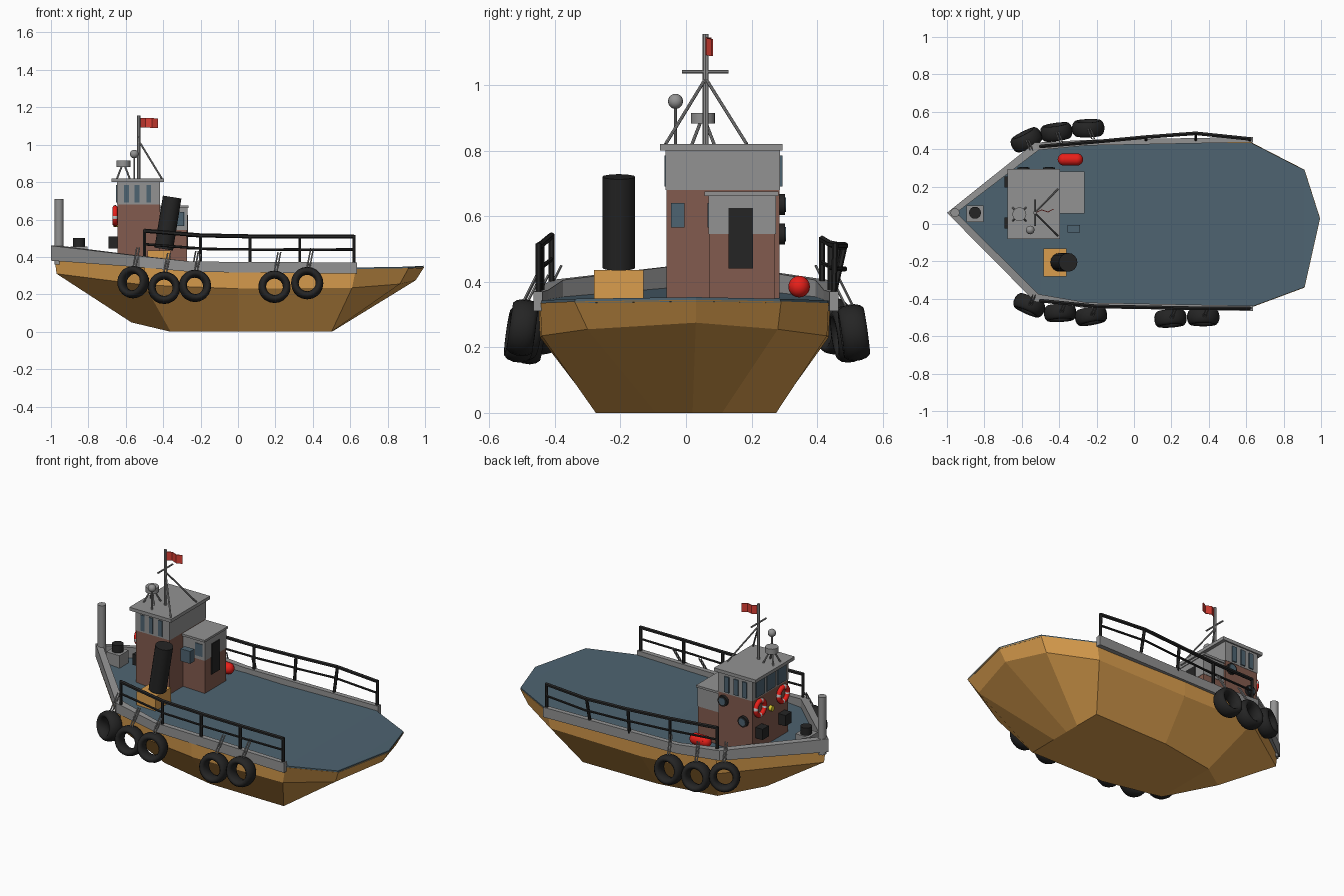
import bpy, bmesh, math
from mathutils import Vector, Matrix

if "Cube" in bpy.data.objects:
    bpy.data.objects.remove(bpy.data.objects["Cube"])

def mat(name, r, g, b):
    m = bpy.data.materials.new(name)
    m.diffuse_color = (r, g, b, 1)
    m.use_nodes = True
    m.node_tree.nodes["Principled BSDF"].inputs["Base Color"].default_value = m.diffuse_color
    return m

ORANGE = mat("ochre_paint", .70, .34, .075)
BLUE = mat("deck_blue", .076, .127, .165)
BROWN = mat("brown_paint", .225, .105, .077)
BLACK = mat("rubber_black", .018, .018, .018)
RED = mat("red_paint", .80, .014, .01)
FLAG = mat("flag_red", .70, .05, .035)
WHITE = mat("white_band", .6, .6, .6)
YELLOW = mat("yellow_lamp", .7, .6, .03)
GREY = mat("mid_grey", .29, .29, .29)

def finish(bm, name, m, smooth=False):
    bmesh.ops.recalc_face_normals(bm, faces=bm.faces)
    me = bpy.data.meshes.new(name)
    for f in bm.faces:
        f.smooth = smooth
    bm.to_mesh(me)
    bm.free()
    ob = bpy.data.objects.new(name, me)
    bpy.context.collection.objects.link(ob)
    me.materials.append(m or GREY)
    return ob

def box(name, x0, x1, y0, y1, z0, z1, m=None):
    bm = bmesh.new()
    M = Matrix.Translation(((x0+x1)/2, (y0+y1)/2, (z0+z1)/2)) @ Matrix.Diagonal((x1-x0, y1-y0, z1-z0, 1))
    bmesh.ops.create_cube(bm, size=1, matrix=M)
    return finish(bm, name, m)

def rod(name, a, b, r, m=None, n=8):
    a, b = Vector(a), Vector(b)
    bm = bmesh.new()
    M = Matrix.Translation((a+b)/2) @ (b-a).to_track_quat('Z', 'Y').to_matrix().to_4x4()
    bmesh.ops.create_cone(bm, cap_ends=True, segments=n, radius1=r, radius2=r, depth=(b-a).length, matrix=M)
    ob = finish(bm, name, m)
    for p in ob.data.polygons:
        p.use_smooth = n > 8 and len(p.vertices) == 4
    return ob

def ball(name, c, r, m=None):
    bm = bmesh.new()
    bmesh.ops.create_uvsphere(bm, u_segments=16, v_segments=10, radius=r, matrix=Matrix.Translation(c))
    return finish(bm, name, m, True)

def torus(name, R, r, M, m, nu=20, nv=12):
    bm = bmesh.new()
    g = [[bm.verts.new(M @ Vector(((R+r*math.cos(v))*math.cos(u), (R+r*math.cos(v))*math.sin(u), r*math.sin(v))))
          for v in [2*math.pi*(j+.5)/nv for j in range(nv)]] for u in [2*math.pi*i/nu for i in range(nu)]]
    for i in range(nu):
        for j in range(nv):
            k, l = (i+1) % nu, (j+1) % nv
            bm.faces.new((g[i][j], g[k][j], g[k][l], g[i][l]))
    return finish(bm, name, m, True)

def loft(name, levels, m):
    """Each level: stations (x, half width, centre y, z) from bow to stern, mirrored."""
    bm = bmesh.new()
    rings = []
    for lv in levels:
        up = [bm.verts.new((x, c+w, z)) for x, w, c, z in lv]
        dn = [bm.verts.new((x, c-w, z)) if w else up[i] for i, (x, w, c, z) in enumerate(lv)]
        rings.append((up, dn))
    n = len(levels[0])
    for a, b in zip(rings, rings[1:]):
        for s in (0, 1):
            for i in range(n-1):
                bm.faces.new((a[s][i], a[s][i+1], b[s][i+1], b[s][i]))
    for up, dn in (rings[0], rings[-1]):
        for i in range(n-1):
            bm.faces.new(list(dict.fromkeys((up[i], up[i+1], dn[i+1], dn[i]))))
    return finish(bm, name, m)

# hull and deck
bottom = [(-.57, 0, .04, .05), (-.36, .20, .01, 0), (0, .27, 0, 0), (.5, .275, 0, 0), (.501, .10, .01, 0), (.502, 0, .02, 0)]
chine = [(-.97, 0, .06, .31), (-.5, .41, .005, .25), (0, .44, -.005, .23), (.61, .435, -.005, .235), (.865, .29, -.01, .255), (.95, 0, .03, .275)]
rim = [(-.98, 0, .06, .385), (-.5, .42, .005, .345), (0, .445, -.005, .33), (.63, .44, -.005, .335), (.912, .315, -.025, .34), (.995, 0, .03, .345)]
loft("hull", [bottom, chine, rim], ORANGE)
low = [(x*.998, w*.996, c, z-.005) for x, w, c, z in rim]
loft("deck", [low, [(x, w, c, z+.013) for x, w, c, z in low]], BLUE)

# bulwarks: (outer x, outer y, inner x, inner y, low z, high z)
for s, side in ((-1, "front"), (1, "back")):
    path = [(-1.0, .06, -.95, .06, .38, .46), (-.53, .01+s*.425, -.51, .01+s*.385, .345, .405),
            (-.25, s*.45, -.25, s*.42, .32, .375), (.635, s*.465, .635, s*.437, .31, .37)]
    bm = bmesh.new()
    secs = [[bm.verts.new(p) for p in ((a, b, l), (c, d, l), (c, d, h), (a, b, h))] for a, b, c, d, l, h in path]
    for p, q in zip(secs, secs[1:]):
        for i in range(4):
            j = (i+1) % 4
            bm.faces.new((p[i], p[j], q[j], q[i]))
    bm.faces.new(secs[0])
    bm.faces.new(secs[-1])
    finish(bm, side + "_bulwark", None)

# railings
rails = {"front": [(-.5, -.41, .54), (-.2, -.44, .515), (.065, -.445, .51), (.33, -.45, .51), (.62, -.45, .51)],
         "back": [(-.5, .415, .53), (-.2, .44, .515), (.065, .465, .51), (.33, .485, .51), (.62, .455, .51)]}
for side, pts in rails.items():
    s = -1 if side == "front" else 1
    for x, y, z in pts:
        rod(side + "_rail_post", (x, s*min(abs(y), .45), .36), (x, y, z+.006), .009, BLACK, 6)
    for p, q in zip(pts, pts[1:]):
        rod(side + "_top_rail", p, q, .011, BLACK, 6)
        rod(side + "_lower_rail", (p[0], p[1], p[2]-.072), (q[0], q[1], q[2]-.07), .007, BLACK, 6)

# tyre fenders with ropes: x, y, z, yaw
for x, y, z, yaw in [(-.56, -.435, .265, -24), (-.395, -.475, .235, 3), (-.23, -.492, .245, 10), (.195, -.505, .24, 4),
                     (.37, -.498, .26, 0), (-.575, .45, .265, 27), (-.415, .492, .24, 8), (-.245, .512, .245, 2)]:
    s = 1 if y > 0 else -1
    M = (Matrix.Translation((x, y, z)) @ Matrix.Rotation(math.radians(yaw), 4, 'Z')
         @ Matrix.Rotation(math.radians(90+s*8), 4, 'X') @ Matrix.Diagonal((1, 1, 1.95, 1)))
    torus("tyre_fender", .066, .021, M, BLACK)
    for dx in (-.006, .008):
        rod("fender_rope", (x+dx, y+s*.01, z+.055), (x+dx+.025, s*(abs(y)-.055), z+.185), .004, None, 6)

# wheelhouse
box("wheelhouse_base", -.645, -.418, -.06, .285, .34, .68, BROWN)
box("wheelhouse_top", -.647, -.416, -.062, .287, .68, .80)
box("wheelhouse_roof", -.675, -.395, -.08, .295, .80, .82)
for x in (-.597, -.54, -.477):
    box("front_window", x-.013, x+.013, -.066, -.05, .69, .785, BLUE)
    box("back_window", x-.015, x+.015, .28, .294, .69, .785, BLUE)
for y in (.01, .1125, .215):
    box("bow_window", -.653, -.64, y-.04, y+.04, .69, .785, BLUE)

# rear cabin with door
box("cabin_base", -.42, -.272, .07, .272, .34, .545, BROWN)
box("cabin_top", -.42, -.27, .068, .274, .545, .665)
box("cabin_roof", -.42, -.265, .057, .282, .662, .675)
box("cabin_door", -.28, -.266, .13, .205, .44, .625, BLACK)
box("cabin_window", -.335, -.285, .065, .08, .565, .64, BLUE)
box("side_light_panel", -.355, -.29, -.045, -.005, .565, .64, BLUE)

# portholes, life rings, lockers, lamp
for x, z in ((-.455, .635), (-.59, .545)):
    rod("porthole_frame", (x, .28, z), (x, .302, z), .032, BLACK, 16)
    rod("porthole_glass", (x, .29, z), (x, .305, z), .022, BLUE, 16)
for y in (.005, .225):
    M = Matrix.Translation((-.657, y, .62)) @ Matrix.Rotation(math.pi/2, 4, 'Y')
    ring = torus("life_ring", .043, .014, M, RED)
    ring.data.materials.append(WHITE)
    for i, p in enumerate(ring.data.polygons):
        p.material_index = int((i//12) % 5 == 0)
    box("bow_locker", -.693, -.64, y-.03, y+.03, .445, .51, BLACK)
rod("bow_lamp", (-.64, .115, .575), (-.665, .115, .575), .016, YELLOW, 12)

# funnel
box("funnel_base", -.485, -.36, -.28, -.13, .33, .435, ORANGE)
rod("funnel", (-.397, -.205, .442), (-.352, -.205, .72), .05, BLACK, 16)

# mast, stays, flag
rod("mast", (-.53, .06, .81), (-.53, .06, 1.155), .009)
rod("mast_crossbar", (-.53, -.012, 1.04), (-.53, .13, 1.04), .005)
for y in (-.062, .185):
    rod("mast_stay", (-.53, .06, 1.02), (-.408, y, .82), .005)
bm = bmesh.new()
cols = [[bm.verts.new((x, y, z)) for z in (z0, z0+.052)] for x, y, z0 in
        ((-.525, .062, 1.092), (-.495, .078, 1.092), (-.46, .066, 1.09), (-.43, .082, 1.088))]
for p, q in zip(cols, cols[1:]):
    bm.faces.new((p[0], q[0], q[1], p[1]))
flag = finish(bm, "flag", FLAG)
flag.modifiers.new("thickness", 'SOLIDIFY').thickness = .004

# aerial and radar
rod("aerial_pole", (-.555, -.032, .81), (-.555, -.032, .94), .005)
ball("aerial_ball", (-.555, -.032, .95), .023)
rod("radar_drum", (-.613, .052, .882), (-.613, .052, .915), .037, None, 16)
for i in range(4):
    a = math.pi/4 + i*math.pi/2
    c, s = math.cos(a), math.sin(a)
    rod("radar_leg", (-.613+.012*c, .052+.012*s, .885), (-.613+.05*c, .052+.05*s, .815), .005)

# bow post, bollard, buoy
rod("bow_post", (-.957, .06, .36), (-.957, .06, .71), .024, None, 16)
box("bollard_base", -.895, -.805, .012, .10, .36, .455)
rod("bollard", (-.85, .06, .45), (-.85, .06, .50), .032, BLACK, 16)
rod("buoy_body", (-.375, .345, .385), (-.305, .345, .385), .033, RED, 16)
for x in (-.375, -.305):
    ball("buoy_end", (x, .345, .385), .033, RED)
